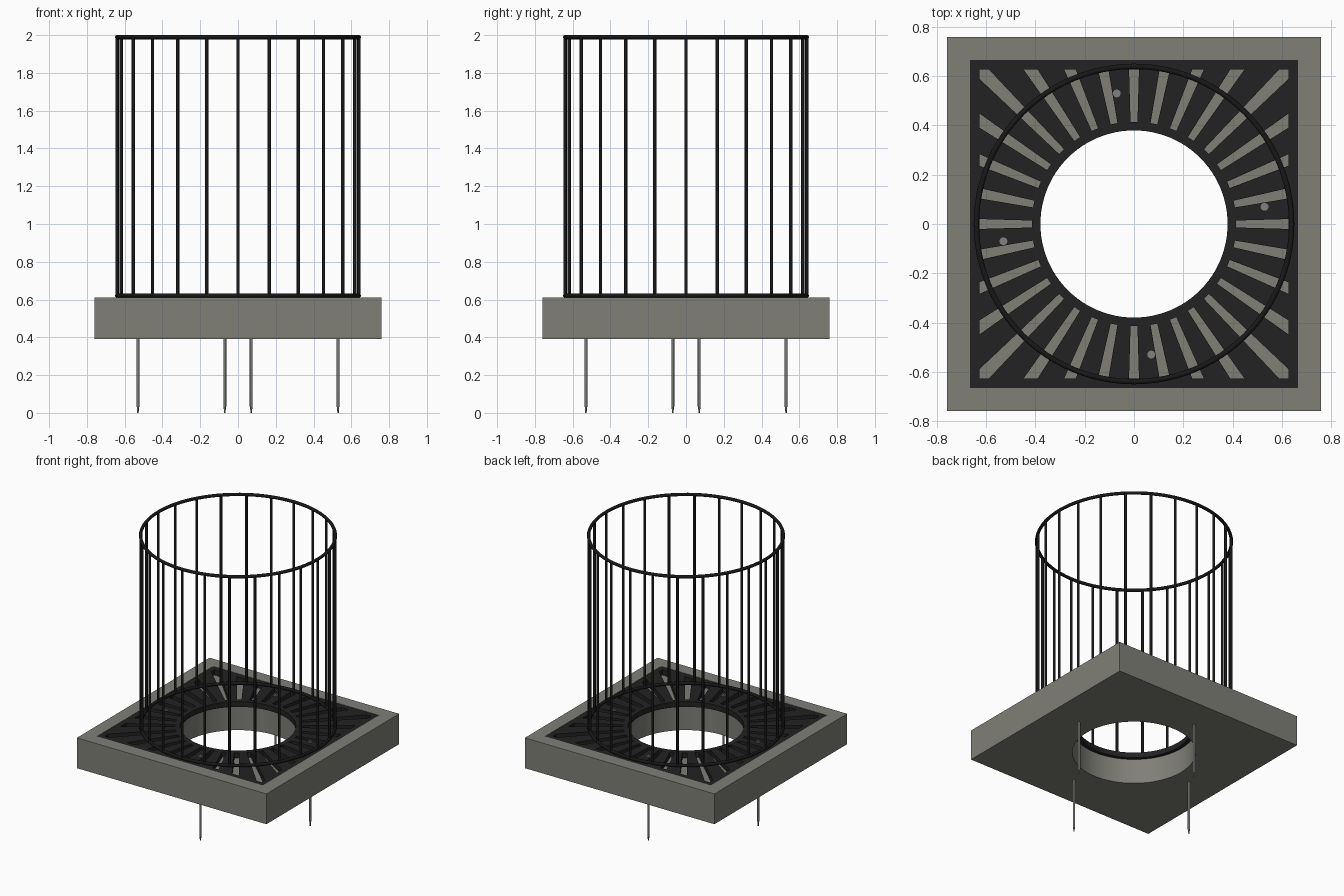
import bpy, bmesh, math
from mathutils import Vector

if "Cube" in bpy.data.objects:
    bpy.data.objects.remove(bpy.data.objects["Cube"])


def material(name, rgb):
    m = bpy.data.materials.new(name)
    m.diffuse_color = (*rgb, 1)
    m.use_nodes = True
    m.node_tree.nodes["Principled BSDF"].inputs["Base Color"].default_value = m.diffuse_color
    return m


CONCRETE = material("concrete grey", (0.215, 0.215, 0.185))
IRON = material("cast iron black", (0.016, 0.016, 0.016))
CAGE = material("cage black", (0.009, 0.009, 0.009))
STEEL = material("steel grey", (0.22, 0.22, 0.21))


def make(name, bm, mat, smooth=True):
    bmesh.ops.recalc_face_normals(bm, faces=bm.faces)
    me = bpy.data.meshes.new(name)
    bm.to_mesh(me)
    bm.free()
    me.materials.append(mat)
    ob = bpy.data.objects.new(name, me)
    bpy.context.collection.objects.link(ob)
    if smooth:
        shade(ob)
    return ob


def activate(ob):
    bpy.ops.object.select_all(action='DESELECT')
    ob.select_set(True)
    bpy.context.view_layer.objects.active = ob


def shade(ob):
    activate(ob)
    bpy.ops.object.shade_smooth_by_angle(angle=math.radians(35))


def add_box(bm, half, z0, z1):
    r = bmesh.ops.create_cube(bm, size=1)
    for v in r["verts"]:
        v.co = (v.co.x * 2 * half, v.co.y * 2 * half, z0 if v.co.z < 0 else z1)


def add_lathe(bm, profile, x=0, y=0, n=12):
    """Closed solid of revolution from (radius, z) pairs."""
    rings = []
    for r, z in profile:
        rings.append([bm.verts.new((x + r * math.cos(i * math.tau / n),
                                    y + r * math.sin(i * math.tau / n), z)) for i in range(n)])
    for a, b in zip(rings, rings[1:]):
        for i in range(n):
            j = (i + 1) % n
            bm.faces.new((a[i], a[j], b[j], b[i]))
    bm.faces.new(rings[0][::-1])
    bm.faces.new(rings[-1])


def cut(ob, bm):
    """Subtract the solid in bm from ob."""
    cutter = make("cutter", bm, ob.data.materials[0], False)
    cutter.hide_render = True
    activate(ob)
    mod = ob.modifiers.new("cut", 'BOOLEAN')
    mod.operation, mod.solver, mod.object = 'DIFFERENCE', 'EXACT', cutter
    bpy.ops.object.modifier_apply(modifier=mod.name)
    bpy.data.objects.remove(cutter)


# Concrete surround with a recess and a round opening
bm = bmesh.new()
add_box(bm, 0.76, 0.39, 0.61)
frame = make("concrete_frame", bm, CONCRETE, False)
bm = bmesh.new()
add_box(bm, 0.665, 0.57, 0.7)
cut(frame, bm)
bm = bmesh.new()
add_lathe(bm, [(0.405, 0.3), (0.405, 0.8)], n=96)
cut(frame, bm)
shade(frame)

# Grate plate with round opening
bm = bmesh.new()
add_box(bm, 0.665, 0.57, 0.608)
grate = make("grate", bm, IRON, False)
bm = bmesh.new()
add_lathe(bm, [(0.38, 0.3), (0.38, 0.8)], n=96)
cut(grate, bm)

# Tapered radial slots, clipped to a square border
bm = bmesh.new()
SLOTS = 32
for k in range(SLOTS):
    a = k * math.tau / SLOTS
    u, w = Vector((math.cos(a), math.sin(a), 0)), Vector((-math.sin(a), math.cos(a), 0))
    pts = [u * r + w * s for r, s in ((0.415, -0.014), (1.0, -0.031), (1.0, 0.031), (0.415, 0.014))]
    face = bm.faces.new([bm.verts.new(p + Vector((0, 0, 0.5))) for p in pts])
for n in ((1, 0, 0), (-1, 0, 0), (0, 1, 0), (0, -1, 0)):
    bmesh.ops.bisect_plane(bm, geom=bm.verts[:] + bm.edges[:] + bm.faces[:],
                           plane_co=Vector(n) * 0.628, plane_no=n, clear_outer=True)
ext = bmesh.ops.extrude_face_region(bm, geom=bm.faces[:], use_keep_orig=True)
for v in ext["geom"]:
    if isinstance(v, bmesh.types.BMVert):
        v.co.z += 0.2
cut(grate, bm)
shade(grate)

# Guard cage: two hoops and upright bars
R = 0.64
for name, z in (("lower_hoop", 0.621), ("upper_hoop", 1.989)):
    bpy.ops.mesh.primitive_torus_add(major_radius=R, minor_radius=0.011, major_segments=96,
                                     minor_segments=12, location=(0, 0, z))
    hoop = bpy.context.object
    hoop.name = name
    hoop.data.materials.append(CAGE)
    shade(hoop)

bm = bmesh.new()
for k in range(24):
    a = k * math.tau / 24
    add_lathe(bm, [(0.009, 0.615), (0.009, 1.989)], R * math.cos(a), R * math.sin(a))
make("cage_bars", bm, CAGE)

# Ground pins with washer heads and narrowed tips
bm = bmesh.new()
for x, y in ((0.53, 0.07), (-0.07, 0.53), (-0.53, -0.07), (0.07, -0.53)):
    add_lathe(bm, [(0.004, 0), (0.006, 0.03), (0.008, 0.034), (0.008, 0.6),
                   (0.016, 0.6), (0.016, 0.613), (0.009, 0.613), (0.009, 0.618)], x, y, 16)
make("ground_pins", bm, STEEL)
